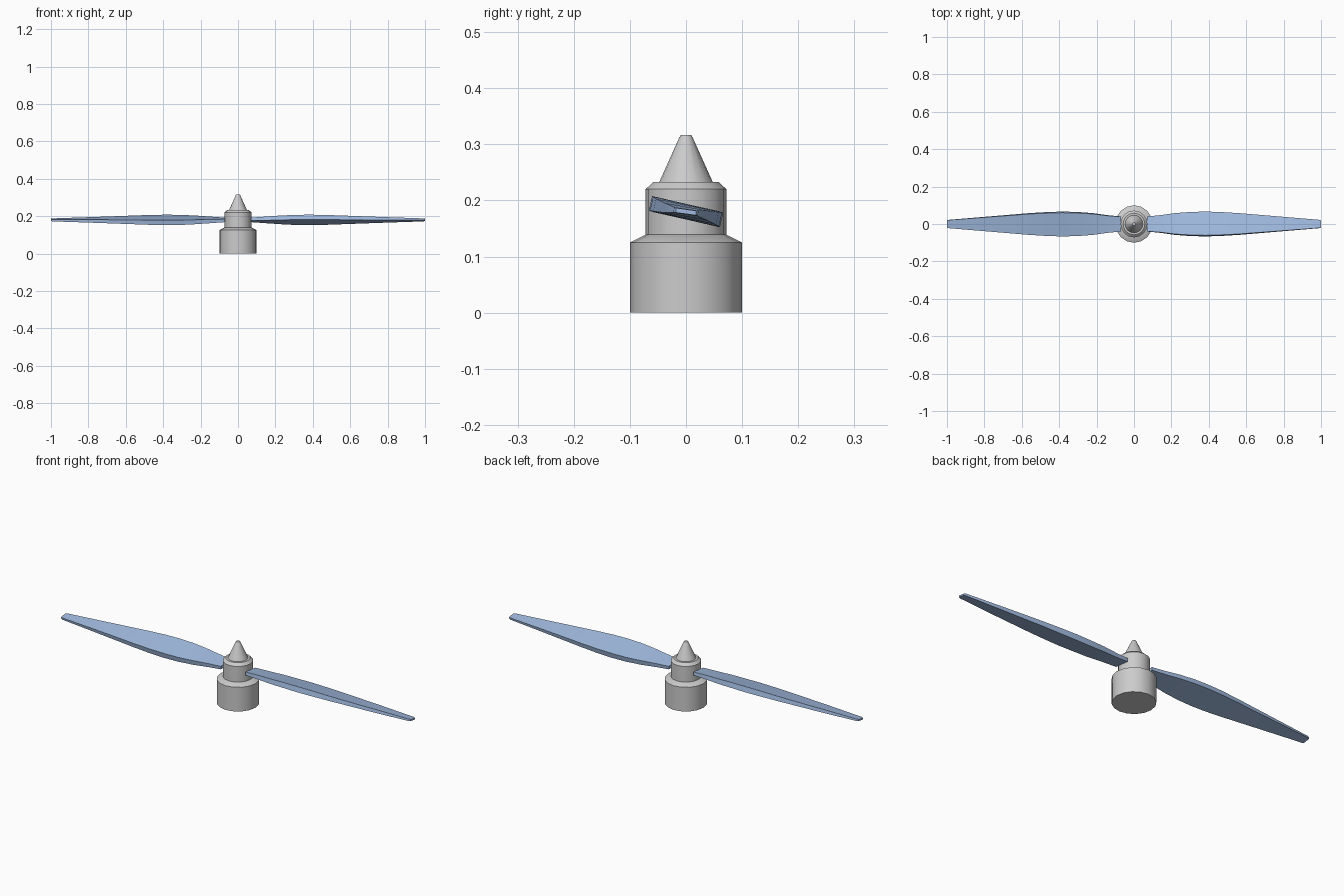
import bpy, bmesh, math
from mathutils import Matrix, Vector

if "Cube" in bpy.data.objects:
    bpy.data.objects.remove(bpy.data.objects["Cube"])

blue = bpy.data.materials.new("blade_blue")
blue.diffuse_color = (0.36, 0.5, 0.75, 1)
blue.use_nodes = True
blue.node_tree.nodes["Principled BSDF"].inputs["Base Color"].default_value = blue.diffuse_color


def make_object(name, bm, mat=None):
    bmesh.ops.recalc_face_normals(bm, faces=bm.faces)
    mesh = bpy.data.meshes.new(name)
    bm.to_mesh(mesh)
    bm.free()
    ob = bpy.data.objects.new(name, mesh)
    bpy.context.collection.objects.link(ob)
    if mat:
        mesh.materials.append(mat)
    return ob


def loft(name, rings, mat=None):
    """Skin a list of closed point loops and cap both ends."""
    bm = bmesh.new()
    loops = [[bm.verts.new(p) for p in ring] for ring in rings]
    n = len(loops[0])
    for a, b in zip(loops, loops[1:]):
        for i in range(n):
            j = (i + 1) % n
            bm.faces.new((a[i], a[j], b[j], b[i]))
    bm.faces.new(loops[0])
    bm.faces.new(loops[-1])
    return make_object(name, bm, mat)


def lathe(name, profile, sides=16):
    return loft(name, [[(r * math.cos(2 * math.pi * i / sides),
                         r * math.sin(2 * math.pi * i / sides), z)
                        for i in range(sides)] for r, z in profile])


# Motor can, hub and pointed spinner
lathe("motor_body", [(0.1, 0), (0.1, 0.125), (0.072, 0.139)])
lathe("hub", [(0.072, 0.135), (0.072, 0.22), (0.058, 0.233)])
lathe("spinner", [(0.048, 0.232), (0.012, 0.312), (0.009, 0.317)])

# Blade stations: x, half chord, thickness, pitch in degrees
stations = [(0.07, 0.040, 0.016, 6), (0.14, 0.046, 0.020, 9),
            (0.22, 0.057, 0.024, 11), (0.30, 0.063, 0.026, 13),
            (0.38, 0.065, 0.027, 13), (0.46, 0.063, 0.026, 13),
            (0.56, 0.057, 0.023, 12), (0.78, 0.039, 0.017, 10),
            (0.99, 0.022, 0.010, 8), (1.00, 0.018, 0.008, 8)]


def section(x, c, t, pitch):
    rot = Matrix.Rotation(math.radians(-pitch), 3, 'X')
    pts = [(-c, -t / 2), (c, -t / 2), (c, t / 2), (-c, t / 2)]
    return [rot @ Vector((x, y, z)) + Vector((0, 0, 0.18)) for y, z in pts]


# Two opposite blades
for k, name in enumerate(("blade_right", "blade_left")):
    spin = Matrix.Rotation(math.pi * k, 3, 'Z')
    ob = loft(name, [[spin @ p for p in section(*s)] for s in stations], blue)

# Smooth shading with sharp rims
bpy.ops.object.select_all(action='DESELECT')
for ob in bpy.context.collection.objects:
    ob.select_set(True)
    bpy.context.view_layer.objects.active = ob
bpy.ops.object.shade_smooth_by_angle(angle=math.radians(30))
